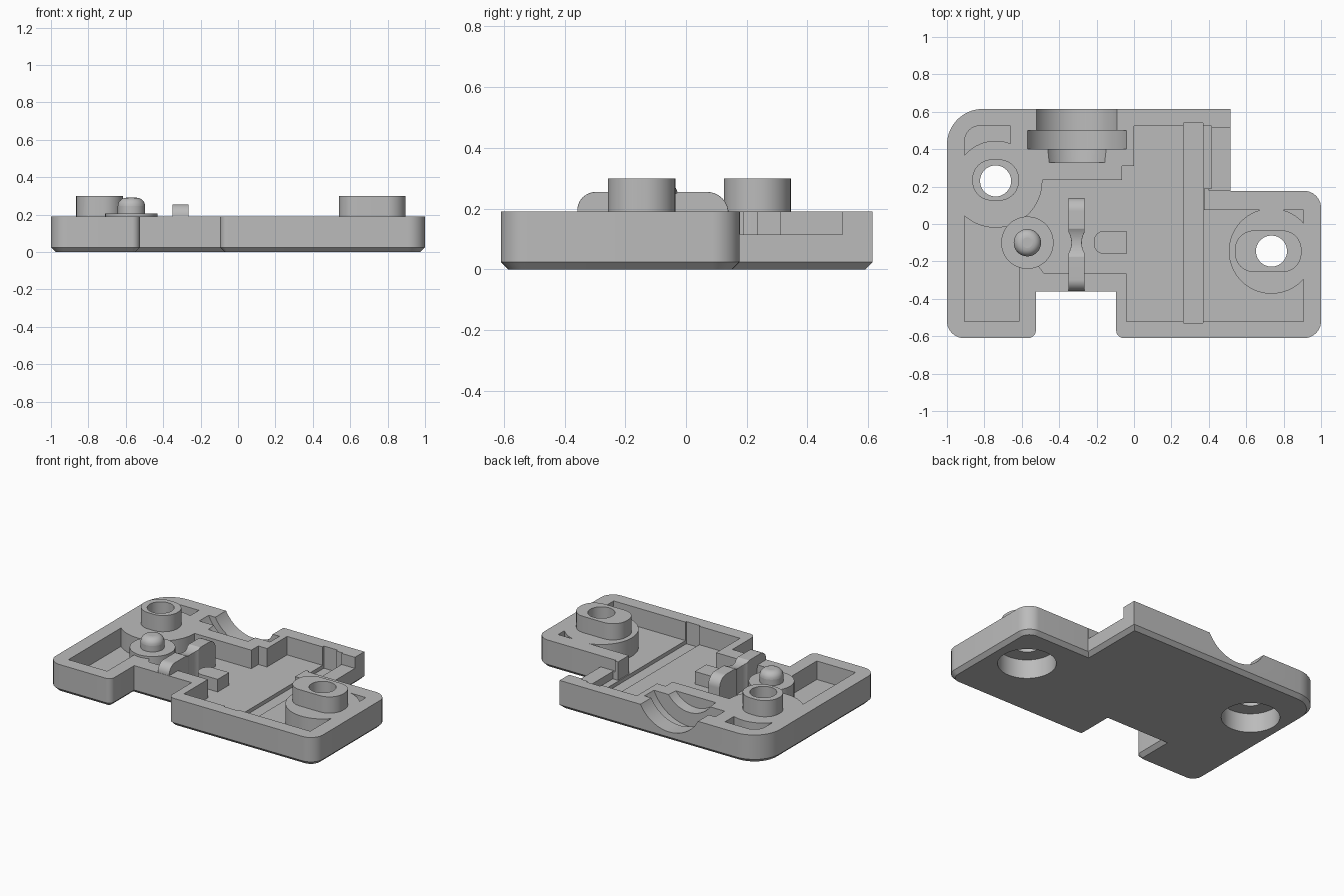
import bpy, bmesh, math
from mathutils import Vector, Matrix

if "Cube" in bpy.data.objects:
    bpy.data.objects.remove(bpy.data.objects["Cube"])

grey = bpy.data.materials.new("plain grey")
grey.use_nodes = True
grey.diffuse_color = (0.5, 0.5, 0.5, 1)
grey.node_tree.nodes["Principled BSDF"].inputs["Base Color"].default_value = (0.5, 0.5, 0.5, 1)

TOP, FLOOR, POST_TOP = 0.19, 0.065, 0.30
HOLE_A, HOLE_B = (-0.74, 0.23), (0.735, -0.145)


def make_object(name, bm):
    bmesh.ops.recalc_face_normals(bm, faces=bm.faces)
    mesh = bpy.data.meshes.new(name)
    bm.to_mesh(mesh)
    bm.free()
    mesh.materials.append(grey)
    obj = bpy.data.objects.new(name, mesh)
    bpy.context.collection.objects.link(obj)
    return obj


def fillet(corners, steps=8):
    """Turn (x, y, radius) corners into an outline with rounded corners."""
    out = []
    for i, (x, y, *rest) in enumerate(corners):
        p = Vector((x, y))
        if not rest:
            out.append(p)
            continue
        a = (Vector(corners[i - 1][:2]) - p).normalized()
        b = (Vector(corners[(i + 1) % len(corners)][:2]) - p).normalized()
        half = a.angle(b) / 2
        start, end = p + a * rest[0] / math.tan(half), p + b * rest[0] / math.tan(half)
        centre = p + (a + b).normalized() * rest[0] / math.sin(half)
        for k in range(steps + 1):
            ray = start.lerp(end, k / steps) - centre
            out.append(centre + ray.normalized() * rest[0])
    return out


def prism(name, corners, low, high, turn=None, chamfer=0):
    bm = bmesh.new()
    base = bm.faces.new([bm.verts.new((p.x, p.y, low)) for p in fillet(corners)])
    new = bmesh.ops.extrude_face_region(bm, geom=[base])["geom"]
    moved = [v for v in new if isinstance(v, bmesh.types.BMVert)]
    bmesh.ops.translate(bm, verts=moved, vec=(0, 0, high - low))
    if chamfer:
        rim = [e for e in bm.edges if all(abs(v.co.z - low) < 1e-5 for v in e.verts)]
        bmesh.ops.bevel(bm, geom=rim, offset=chamfer, segments=1, affect='EDGES')
    if turn:
        bm.transform(turn)
    return make_object(name, bm)


def box(name, x0, x1, y0, y1, z0, z1):
    return prism(name, [(x0, y0), (x1, y0), (x1, y1), (x0, y1)], z0, z1)


def rounded_post(name, x0, x1, y0, y1, r, z0, z1):
    return prism(name, [(x0, y0, r), (x1, y0, r), (x1, y1, r), (x0, y1, r)], z0, z1)


def cylinder(name, centre, r, z0, z1, turn=None, r2=None):
    bm = bmesh.new()
    bmesh.ops.create_cone(bm, cap_ends=True, segments=64, radius1=r,
                          radius2=r if r2 is None else r2, depth=z1 - z0)
    bm.transform(Matrix.Translation((centre[0], centre[1], (z0 + z1) / 2)))
    if turn:
        bm.transform(turn)
    return make_object(name, bm)


def combine(target, tool, operation):
    mod = target.modifiers.new("combine", 'BOOLEAN')
    mod.operation, mod.solver, mod.object = operation, 'EXACT', tool
    bpy.context.view_layer.objects.active = target
    bpy.ops.object.modifier_apply(modifier=mod.name)
    bpy.data.objects.remove(tool)


def cut(target, tool):
    combine(target, tool, 'DIFFERENCE')


def join(target, tool):
    combine(target, tool, 'UNION')


# Notched base plate with a chamfered underside
body = prism("base_plate", [
    (-1, -0.61, 0.09), (-0.525, -0.61, 0.04), (-0.525, -0.36), (-0.095, -0.36),
    (-0.095, -0.61, 0.04), (1, -0.61, 0.09), (1, 0.177, 0.09), (0.515, 0.177),
    (0.515, 0.615), (-1, 0.615, 0.19)], 0, TOP, chamfer=0.025)

# Main pocket and rear corner pocket, leaving round pads around the screw holes
pocket = prism("main_pocket", [
    (-0.905, -0.52), (-0.615, -0.52), (-0.615, -0.2), (-0.53, -0.2), (-0.48, -0.265),
    (-0.04, -0.265), (-0.04, -0.52), (0.905, -0.52), (0.905, 0.075), (0.375, 0.075),
    (0.375, 0.19), (0.415, 0.19), (0.415, 0.525), (0, 0.525), (0, 0.31),
    (-0.065, 0.31), (-0.065, 0.235), (-0.51, 0.235), (-0.51, 0.2), (-0.905, 0.2)],
    FLOOR, 0.4)
corner = prism("corner_pocket", [
    (-0.905, 0.3), (-0.66, 0.3), (-0.66, 0.525), (-0.905, 0.525, 0.08)], FLOOR, 0.4)
cut(pocket, cylinder("pad_a", HOLE_A, 0.25, 0, 0.5))
cut(pocket, cylinder("pad_b", HOLE_B, 0.228, 0, 0.5))
cut(corner, cylinder("pad_c", HOLE_A, 0.215, 0, 0.5))
cut(body, pocket)
cut(body, corner)

# Cross groove and lowered side wall
cut(body, box("groove", 0.265, 0.368, -0.53, 0.54, 0.04, 0.4))
cut(body, box("side_gap", 0.4, 0.6, 0.178, 0.515, 0.115, 0.4))

# Stepped half-round cable seat in the rear wall, axis along y
along_y = Matrix.Translation((-0.305, 0, 0.303)) @ Matrix.Rotation(-math.pi / 2, 4, 'X')
cut(body, cylinder("seat_outer", (0, 0), 0.243, 0.45, 0.7, along_y))
cut(body, cylinder("seat_flange", (0, 0), 0.288, 0.40, 0.50, along_y))
cut(body, cylinder("seat_inner", (0, 0), 0.187, 0.33, 0.45, along_y, r2=0.197))

# Raised posts, screw holes and counterbores
join(body, rounded_post("round_post", -0.865, -0.615, 0.125, 0.345, 0.105, 0.16, POST_TOP))
join(body, rounded_post("oval_post", 0.54, 0.895, -0.257, -0.035, 0.1, 0.16, POST_TOP))
for centre in (HOLE_A, HOLE_B):
    cut(body, cylinder("screw_hole", centre, 0.083, -0.1, 0.5))
    cut(body, cylinder("counterbore", centre, 0.18, -0.1, 0.13))

# Peg standing on a round pedestal
peg_at = (-0.57, -0.1)
join(body, cylinder("pedestal", peg_at, 0.14, 0.04, 0.205))
peg = cylinder("peg", peg_at, 0.073, 0.15, 0.29)
bev = peg.modifiers.new("round_top", 'BEVEL')
bev.width, bev.segments, bev.limit_method = 0.045, 6, 'ANGLE'

# Cable clamp rib with a pinched waist and a dipped top
to_side = Matrix(((0, 0, 1, -0.307), (1, 0, 0, 0), (0, 1, 0, 0), (0, 0, 0, 1)))
rib = prism("clamp_rib", [
    (-0.358, 0.17), (-0.262, 0.17), (-0.262, 0.05), (0.14, 0.05),
    (0.14, 0.255, 0.07), (-0.358, 0.255, 0.06)], -0.043, 0.043, to_side)
for side in (-1, 1):
    cut(rib, cylinder("waist", (-0.307 + side * 0.14, -0.1), 0.112, 0, 0.5))
along_x = Matrix.Translation((-0.307, -0.1, 0.385)) @ Matrix.Rotation(math.pi / 2, 4, 'Y')
cut(rib, cylinder("dip", (0, 0), 0.15, -0.2, 0.2, along_x))
soft = rib.modifiers.new("soft_edges", 'BEVEL')
soft.width, soft.segments, soft.limit_method = 0.015, 3, 'ANGLE'

# Small stop block beside the rib
stop = prism("stop_block", [
    (-0.215, -0.16, 0.055), (-0.04, -0.16), (-0.04, -0.037), (-0.215, -0.037, 0.055)],
    0.05, 0.15)

for obj in (body, peg, rib, stop):
    bpy.ops.object.select_all(action='DESELECT')
    obj.select_set(True)
    bpy.context.view_layer.objects.active = obj
    bpy.ops.object.shade_smooth_by_angle(angle=math.radians(30))
